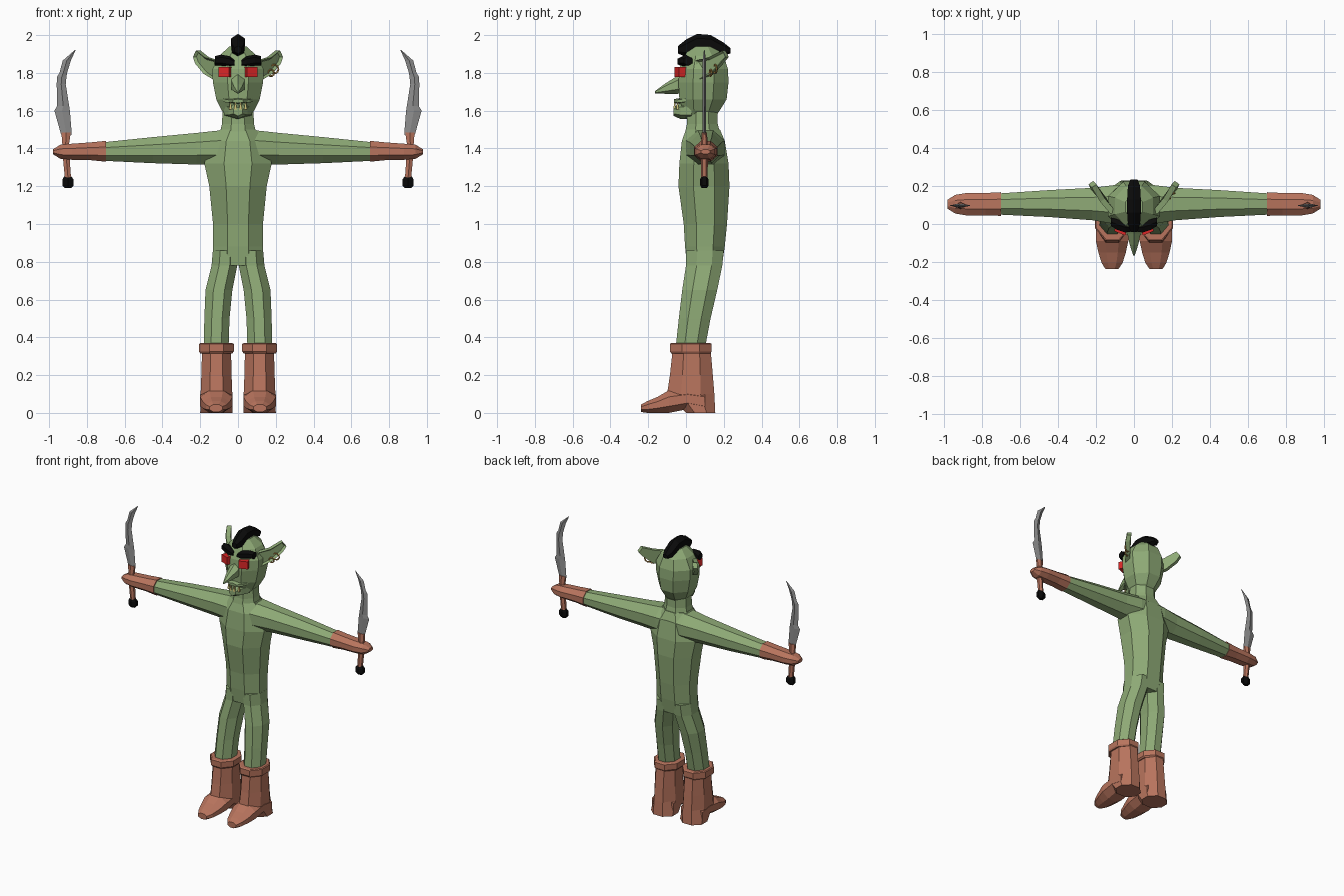
import bpy, bmesh, math
from mathutils import Vector, Matrix


def material(name, rgb):
    m = bpy.data.materials.new(name)
    m.diffuse_color = (*rgb, 1)
    return m


GREEN = material("green skin", (0.27, 0.40, 0.18))
BROWN = material("brown leather", (0.48, 0.175, 0.11))
BLACK = material("black hair", (0.003, 0.003, 0.003))
RED = material("red eyes", (0.72, 0.02, 0.02))
STEEL = material("grey steel", (0.27, 0.27, 0.27))
GOLD = material("gold", (0.45, 0.25, 0.06))
TOOTH = material("yellow teeth", (0.60, 0.52, 0.18))


def finish(bm, name, mat, mirrored=False):
    bmesh.ops.recalc_face_normals(bm, faces=bm.faces[:])
    me = bpy.data.meshes.new(name)
    bm.to_mesh(me)
    bm.free()
    me.materials.append(mat)
    o = bpy.data.objects.new(name, me)
    bpy.context.collection.objects.link(o)
    if mirrored:
        o.modifiers.new("mirror", 'MIRROR').use_mirror_merge = False
    return o


def loft(name, mat, axis, rings, mirrored=False, n=8):
    """Rings are (t, a_min, a_max, b_min, b_max) across the given axis."""
    bm = bmesh.new()
    rows = []
    k = 1 / math.cos(math.pi / n)
    for t, a0, a1, b0, b1 in rings:
        row = []
        for i in range(n):
            th = (i + 0.5) * 2 * math.pi / n
            a = (a0 + a1) / 2 + (a1 - a0) / 2 * k * math.cos(th)
            b = (b0 + b1) / 2 + (b1 - b0) / 2 * k * math.sin(th)
            row.append(bm.verts.new({'x': (t, a, b), 'y': (a, t, b), 'z': (a, b, t)}[axis]))
        rows.append(row)
    for r, s in zip(rows, rows[1:]):
        for i in range(n):
            j = (i + 1) % n
            bm.faces.new((r[i], r[j], s[j], s[i]))
    bm.faces.new(rows[0])
    bm.faces.new(rows[-1])
    return finish(bm, name, mat, mirrored)


def plate(name, mat, points, offset, mirrored=False):
    """Flat outline extruded by an offset vector."""
    bm = bmesh.new()
    off = Vector(offset)
    f = bm.faces.new([bm.verts.new(Vector(p) - off / 2) for p in points])
    ext = bmesh.ops.extrude_face_region(bm, geom=[f])
    bmesh.ops.translate(bm, vec=off, verts=[v for v in ext['geom'] if isinstance(v, bmesh.types.BMVert)])
    return finish(bm, name, mat, mirrored)


def box(name, mat, loc, size, rot_z=0, rot_y=0, mirrored=False):
    bm = bmesh.new()
    m = (Matrix.Translation(loc) @ Matrix.Rotation(rot_z, 4, 'Z')
         @ Matrix.Rotation(rot_y, 4, 'Y') @ Matrix.Diagonal((*size, 1)))
    bmesh.ops.create_cube(bm, size=1, matrix=m)
    return finish(bm, name, mat, mirrored)


# Body
loft("torso", GREEN, 'z', [
    (0.78, -0.135, 0.135, 0.005, 0.19), (0.88, -0.132, 0.132, -0.005, 0.205),
    (1.0, -0.132, 0.132, -0.012, 0.217), (1.2, -0.152, 0.152, -0.04, 0.23),
    (1.32, -0.178, 0.178, -0.035, 0.225), (1.44, -0.15, 0.15, -0.022, 0.205),
    (1.5, -0.095, 0.095, 0.0, 0.18)])
loft("neck", GREEN, 'z', [(1.46, -0.10, 0.10, -0.01, 0.185), (1.53, -0.085, 0.085, 0.005, 0.168),
                          (1.63, -0.08, 0.08, 0.01, 0.165)])
loft("leg", GREEN, 'z', [
    (0.86, 0.0, 0.133, 0.0, 0.2), (0.78, 0.004, 0.14, 0.0, 0.192),
    (0.65, 0.03, 0.172, -0.02, 0.165), (0.5, 0.045, 0.178, -0.038, 0.13),
    (0.34, 0.05, 0.182, -0.055, 0.10)], True)
loft("arm", GREEN, 'x', [
    (0.0, -0.01, 0.205, 1.315, 1.498), (0.10, 0.0, 0.205, 1.312, 1.495),
    (0.22, 0.02, 0.19, 1.315, 1.482), (0.45, 0.037, 0.178, 1.322, 1.46),
    (0.72, 0.05, 0.16, 1.335, 1.432)], True)

# Gloves and boots
loft("glove", BROWN, 'x', [
    (0.70, 0.043, 0.167, 1.33, 1.44), (0.78, 0.045, 0.163, 1.338, 1.432),
    (0.88, 0.045, 0.163, 1.34, 1.425), (0.94, 0.055, 0.153, 1.345, 1.42),
    (0.98, 0.08, 0.128, 1.37, 1.395)], True)
loft("boot_shaft", BROWN, 'z', [
    (0.0, 0.03, 0.2, 0.0, 0.155), (0.1, 0.03, 0.198, -0.1, 0.15),
    (0.2, 0.034, 0.194, -0.085, 0.142), (0.34, 0.037, 0.19, -0.07, 0.13)], True)
loft("boot_cuff", BROWN, 'z', [
    (0.315, 0.03, 0.2, -0.078, 0.128), (0.325, 0.022, 0.206, -0.086, 0.136),
    (0.365, 0.022, 0.206, -0.086, 0.136), (0.37, 0.03, 0.2, -0.078, 0.128)], True)
loft("boot_foot", BROWN, 'y', [
    (0.10, 0.03, 0.2, 0.0, 0.12), (0.01, 0.03, 0.2, 0.02, 0.13), (-0.09, 0.03, 0.2, 0.0, 0.12),
    (-0.15, 0.043, 0.187, 0.0, 0.085), (-0.205, 0.06, 0.17, 0.0, 0.062),
    (-0.237, 0.082, 0.15, 0.005, 0.045)], True)

# Head
loft("head", GREEN, 'z', [
    (1.56, -0.055, 0.055, 0.0, 0.15), (1.60, -0.085, 0.085, -0.015, 0.178),
    (1.66, -0.115, 0.115, -0.035, 0.215), (1.75, -0.133, 0.133, -0.04, 0.225),
    (1.82, -0.136, 0.136, -0.035, 0.222), (1.89, -0.10, 0.10, -0.01, 0.2),
    (1.94, -0.045, 0.045, 0.03, 0.15)])
loft("chin", GREEN, 'y', [
    (0.03, -0.075, 0.075, 1.56, 1.64), (-0.03, -0.05, 0.05, 1.562, 1.635),
    (-0.065, -0.025, 0.025, 1.575, 1.615)], n=6)
loft("lip", GREEN, 'y', [(0.0, -0.08, 0.08, 1.64, 1.67), (-0.035, -0.062, 0.062, 1.638, 1.664),
                         (-0.063, -0.03, 0.03, 1.642, 1.66)], n=6)
loft("nose", GREEN, 'y', [
    (-0.02, -0.032, 0.032, 1.70, 1.80), (-0.05, -0.035, 0.035, 1.695, 1.775),
    (-0.11, -0.022, 0.022, 1.693, 1.74), (-0.165, -0.004, 0.004, 1.693, 1.702)], n=6)
for x, y in ((0.014, -0.06), (0.04, -0.045)):
    loft("tooth", TOOTH, 'z', [(1.605, x - .008, x + .008, y - .007, y + .007),
                               (1.65, x - .002, x + .002, y - .002, y + .002)], True, 4)
box("eye", RED, (0.068, -0.03, 1.804), (0.062, 0.04, 0.054), math.radians(22), mirrored=True)
loft("eyebrow", BLACK, 'x', [
    (0.018, -0.04, 0.0, 1.84, 1.865), (0.045, -0.045, 0.01, 1.835, 1.885),
    (0.09, -0.03, 0.025, 1.842, 1.893), (0.122, -0.01, 0.035, 1.842, 1.885)], True, 6)

# Crest of hair, tapering to a ridge
loft("hair_crest", BLACK, 'y', [
    (-0.042, -0.018, 0.018, 1.905, 1.94), (0.0, -0.032, 0.032, 1.89, 1.97),
    (0.06, -0.036, 0.036, 1.92, 2.0), (0.13, -0.036, 0.036, 1.92, 1.995),
    (0.2, -0.032, 0.032, 1.895, 1.955), (0.235, -0.018, 0.018, 1.905, 1.93)], n=6)

# Ears with a hollow front, and the earrings
ear = [(0.11, 0.06, 1.865), (0.165, 0.125, 1.882), (0.21, 0.20, 1.918), (0.226, 0.218, 1.885),
       (0.215, 0.19, 1.85), (0.17, 0.14, 1.795), (0.12, 0.075, 1.765)]
out = Vector((0.82, -0.57, 0)) * 0.03
o = plate("ear", GREEN, ear, out, True)
bm = bmesh.new()
bm.from_mesh(o.data)
front = max(bm.faces, key=lambda f: f.normal.dot(out) * len(f.verts))
bmesh.ops.inset_region(bm, faces=[front], thickness=0.012, depth=-0.014)
bm.to_mesh(o.data)
bm.free()
for i, (x, y, z) in enumerate(((0.192, 0.155, 1.82), (0.175, 0.13, 1.80))):
    bpy.ops.mesh.primitive_torus_add(major_segments=10, minor_segments=5, major_radius=0.023 - 0.006 * i,
                                     minor_radius=0.005, location=(x, y, z),
                                     rotation=(math.pi / 2, 0, 0.3))
    ring = bpy.context.object
    ring.name = "earring"
    ring.data.materials.append(GOLD)

# Curved swords
Y = 0.097
loft("sword_grip", BROWN, 'z', [
    (1.23, 0.883, 0.915, Y - .015, Y + .015), (1.33, 0.89, 0.925, Y - .016, Y + .016),
    (1.42, 0.895, 0.93, Y - .016, Y + .016), (1.485, 0.885, 0.935, Y - .012, Y + .012)], True, 6)
loft("sword_pommel", BLACK, 'z', [
    (1.19, 0.882, 0.918, Y - .012, Y + .012), (1.205, 0.87, 0.93, Y - .02, Y + .02),
    (1.235, 0.87, 0.93, Y - .02, Y + .02), (1.252, 0.882, 0.92, Y - .012, Y + .012)], True, 6)
# Blade rings have four corners: two cutting edges and a raised middle
bm = bmesh.new()
rows = []
for z, inner, outer in ((1.475, 0.88, 0.937), (1.60, 0.89, 0.972), (1.625, 0.894, 0.957),
                        (1.74, 0.912, 0.96), (1.78, 0.908, 0.958), (1.80, 0.905, 0.945),
                        (1.865, 0.885, 0.928), (1.92, 0.860, 0.865)):
    mid = (inner + outer) / 2
    h = 0.009 if z < 1.9 else 0.002
    rows.append([bm.verts.new(p) for p in ((inner, Y, z), (mid, Y - h, z), (outer, Y, z), (mid, Y + h, z))])
for r, s in zip(rows, rows[1:]):
    for i in range(4):
        bm.faces.new((r[i], r[i - 1], s[i - 1], s[i]))
bm.faces.new(rows[0])
bm.faces.new(rows[-1])
finish(bm, "sword_blade", STEEL, True)
